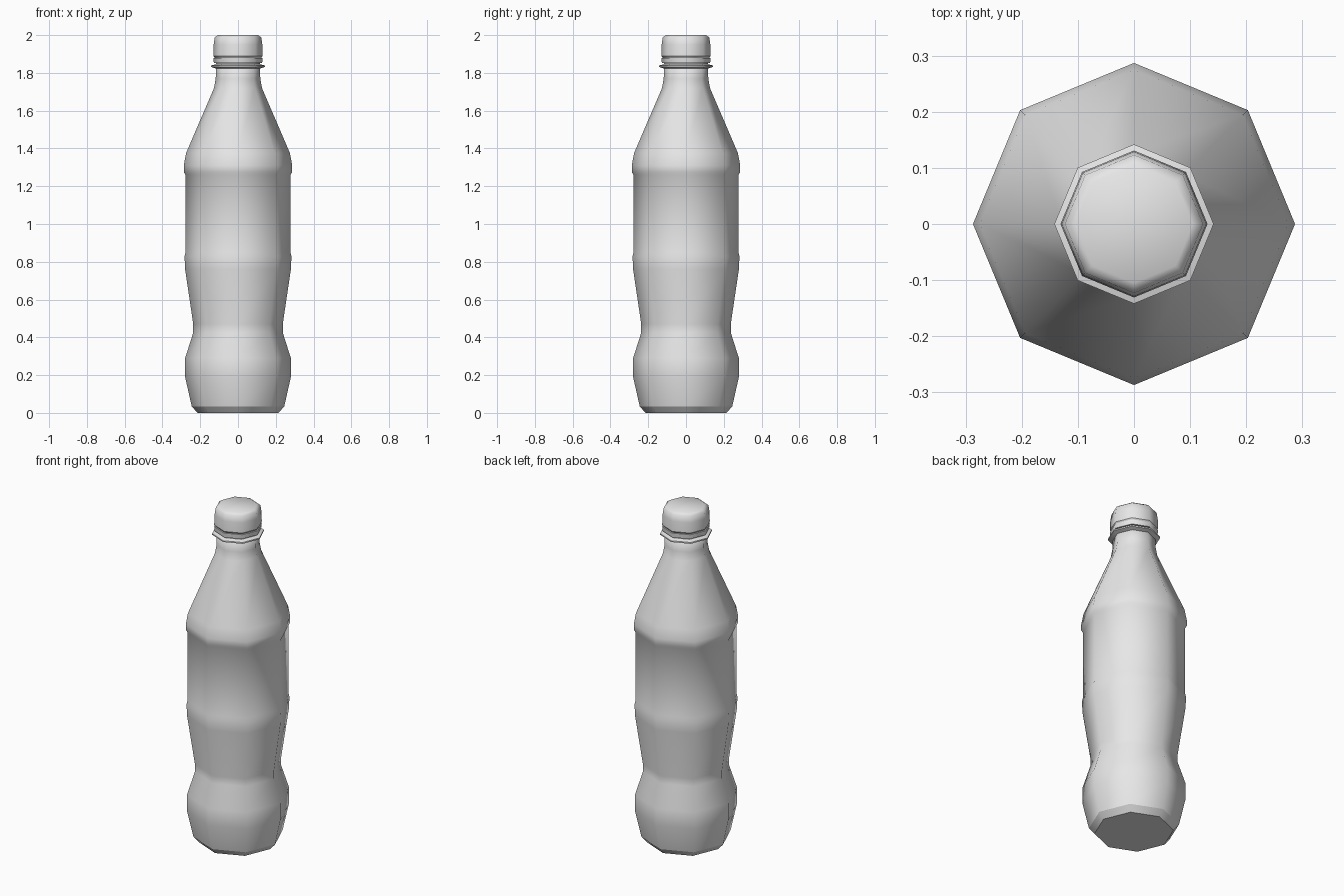
import bpy, bmesh, math

cube = bpy.data.objects.get("Cube")
if cube:
    bpy.data.objects.remove(cube)

SIDES = 8

grey = bpy.data.materials.new("plain_grey")
grey.use_nodes = True
colour = (0.8, 0.8, 0.8, 1)
grey.diffuse_color = colour
grey.node_tree.nodes["Principled BSDF"].inputs["Base Color"].default_value = colour


def lathe(name, profile, sharp=()):
    """Turn a (radius, height) profile into a closed eight-sided part; sharp lists crisp rings."""
    bm = bmesh.new()
    rings = []
    for radius, z in profile:
        angles = [math.tau * i / SIDES for i in range(SIDES)]
        rings.append([bm.verts.new((radius * math.cos(a), radius * math.sin(a), z)) for a in angles])
    for low, high in zip(rings, rings[1:]):
        for i in range(SIDES):
            j = (i + 1) % SIDES
            bm.faces.new((low[i], low[j], high[j], high[i]))
    bm.faces.new(rings[0][::-1])
    bm.faces.new(rings[-1])
    for face in bm.faces:
        face.smooth = True
    for k in sharp:
        for i in range(SIDES):
            bm.edges.get((rings[k][i], rings[k][(i + 1) % SIDES])).smooth = False
    mesh = bpy.data.meshes.new(name)
    bm.to_mesh(mesh)
    bm.free()
    mesh.materials.append(grey)
    obj = bpy.data.objects.new(name, mesh)
    bpy.context.collection.objects.link(obj)
    return obj


# Body with foot, pinched waist, label panel, shoulder and neck
lathe("bottle_body", [
    (0.215, 0), (0.245, 0.035), (0.28, 0.19), (0.28, 0.29), (0.237, 0.425),
    (0.237, 0.47), (0.28, 0.76), (0.283, 0.83), (0.278, 0.85), (0.278, 1.26),
    (0.287, 1.275), (0.287, 1.31), (0.275, 1.375), (0.127, 1.72), (0.118, 1.77),
    (0.116, 1.86)], sharp=(0, 1))

# Thin flange under the cap
lathe("neck_ring", [(0.118, 1.823), (0.142, 1.831), (0.142, 1.839), (0.118, 1.846)],
      sharp=(0, 1, 2, 3))

# Tamper band and screw cap
lathe("tamper_band", [(0.128, 1.853), (0.131, 1.88)], sharp=(0, 1))
lathe("screw_cap", [(0.122, 1.878), (0.131, 1.89), (0.129, 1.95), (0.123, 1.988), (0.105, 2.0)],
      sharp=(0, 1))
